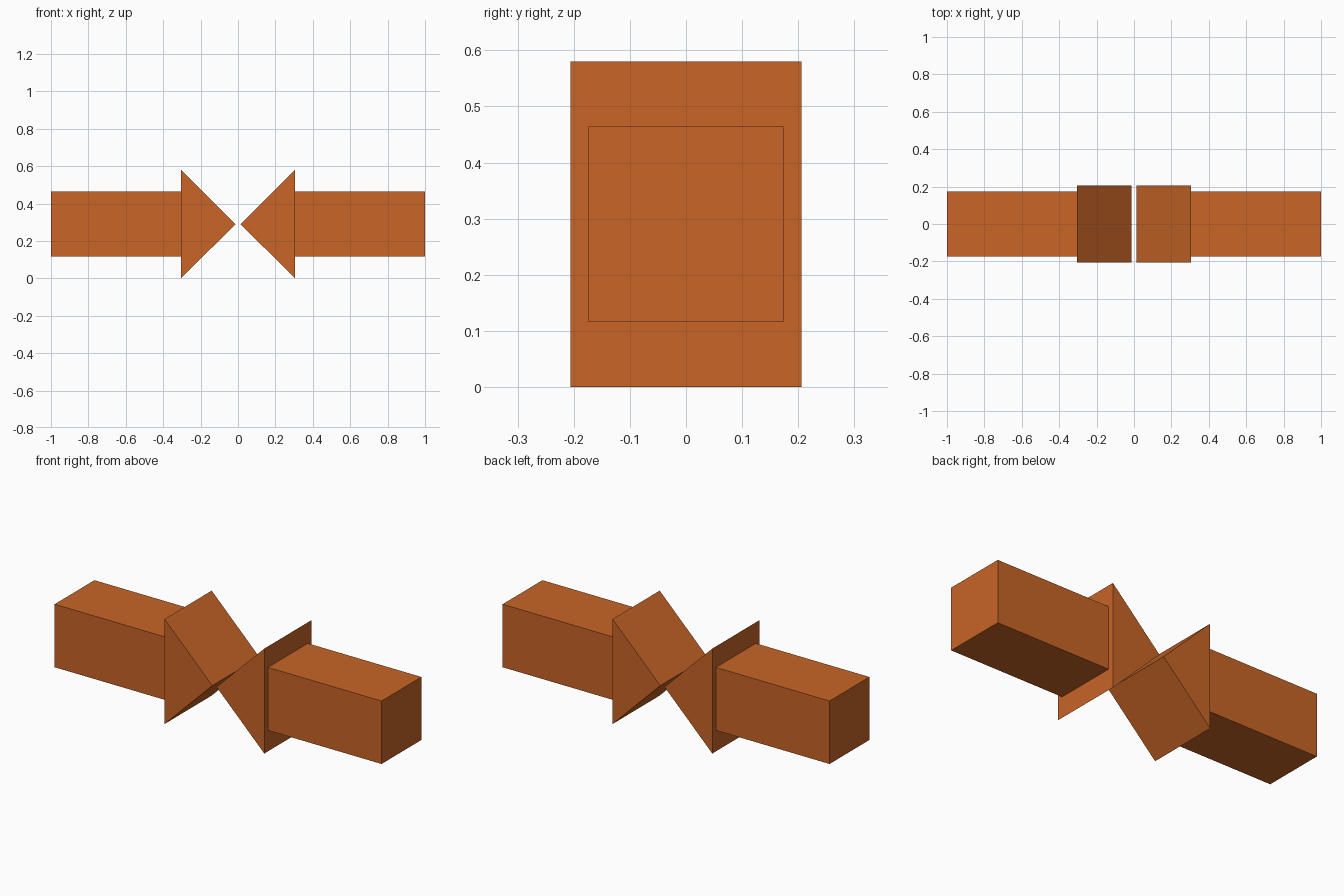
import bpy

if "Cube" in bpy.data.objects:
    bpy.data.objects.remove(bpy.data.objects["Cube"])

MID_Z = 0.29       # height of the arrow axis
BASE_X = 0.305     # where shaft meets head

orange = bpy.data.materials.new("orange")
orange.diffuse_color = (0.58, 0.13, 0.02, 1.0)
orange.use_nodes = True
orange.node_tree.nodes["Principled BSDF"].inputs["Base Color"].default_value = orange.diffuse_color


def prism(name, profile, half_depth):
    """Extrude an x-z profile (counter-clockwise from the front) along y, mirrored across x = 0."""
    n = len(profile)
    verts = [(x, y, z) for y in (-half_depth, half_depth) for x, z in profile]
    faces = [tuple(range(n)), tuple(reversed(range(n, 2 * n)))]
    faces += [(i, i + n, (i + 1) % n + n, (i + 1) % n) for i in range(n)]
    mesh = bpy.data.meshes.new(name)
    mesh.from_pydata(verts, [], faces)
    mesh.materials.append(orange)
    obj = bpy.data.objects.new(name, mesh)
    bpy.context.collection.objects.link(obj)
    mirror = obj.modifiers.new("mirror", 'MIRROR')
    mirror.use_mirror_merge = False
    return obj


# Square shafts
H = 0.174
prism("arrow_shafts",
      [(BASE_X, MID_Z - H), (1.0, MID_Z - H), (1.0, MID_Z + H), (BASE_X, MID_Z + H)], H)

# Triangular heads pointing at each other
prism("arrow_heads",
      [(0.013, MID_Z), (BASE_X, 0.0), (BASE_X, 2 * MID_Z)], 0.206)
